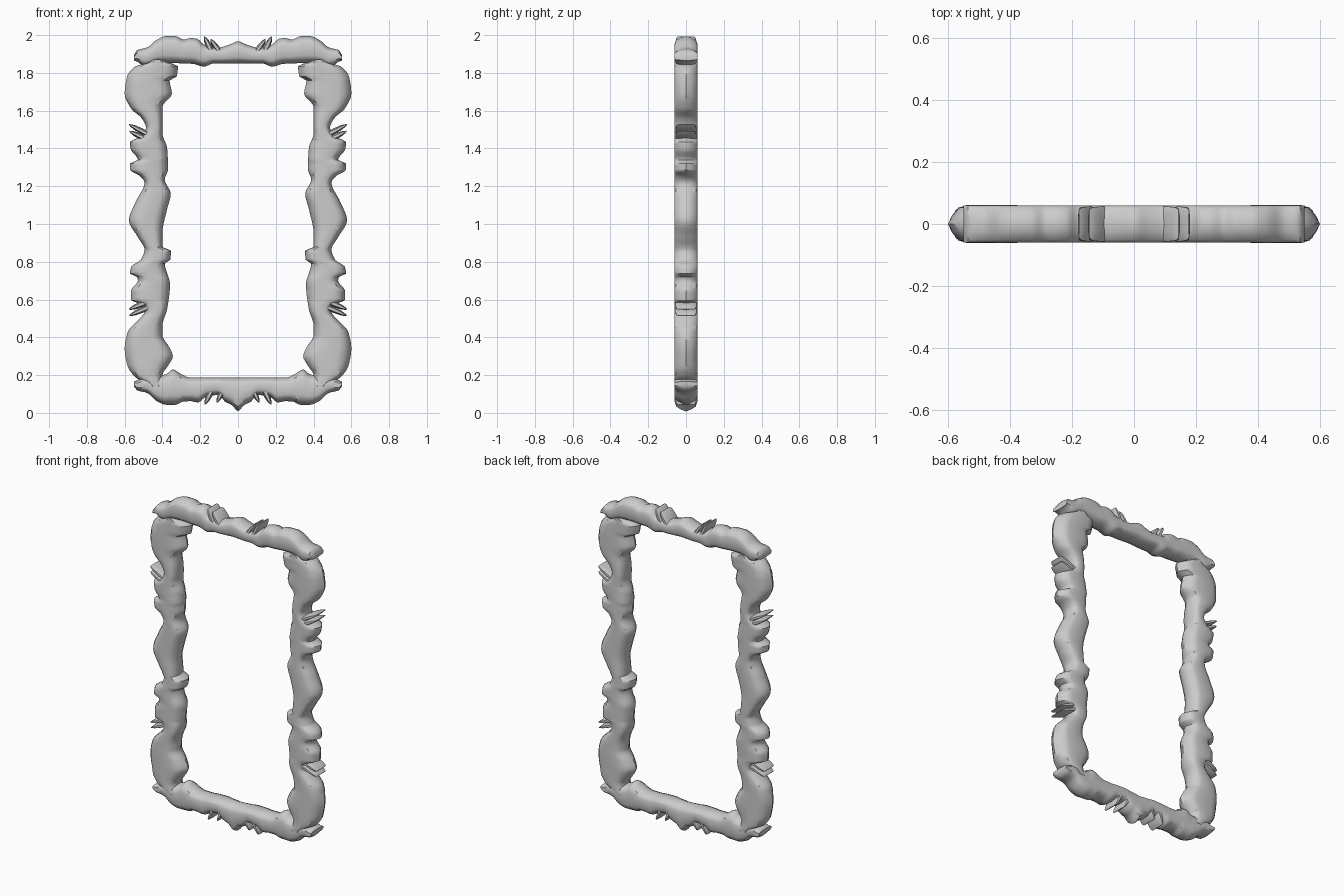
import bpy, bmesh
from mathutils import Vector

DEPTH = 0.062
# half cross-section: (fraction across the bar, fraction of depth)
HALF = [(0, 0), (0.05, 0.42), (0.14, 0.85), (0.28, 1), (0.5, 1.0), (0.72, 1), (0.86, 0.85), (0.95, 0.42), (1, 0)]
SECTION = HALF + [(u, -d) for u, d in HALF[-2:0:-1]]


def loft(name, pairs, depths):
    """Skin rounded sections spanning each (inner, outer) pair of x,z points."""
    bm = bmesh.new()
    rings = []
    for (a, b), dep in zip(pairs, depths):
        ring = []
        for u, d in SECTION:
            p = Vector(a).lerp(Vector(b), u)
            ring.append(bm.verts.new((p.x, d * dep, p.y)))
        rings.append(ring)
    n = len(SECTION)
    for r, s in zip(rings, rings[1:]):
        for i in range(n):
            bm.faces.new((r[i], r[(i + 1) % n], s[(i + 1) % n], s[i]))
    bm.faces.new(rings[0])
    bm.faces.new(rings[-1][::-1])
    bmesh.ops.recalc_face_normals(bm, faces=bm.faces)
    me = bpy.data.meshes.new(name)
    bm.to_mesh(me)
    bm.free()
    ob = bpy.data.objects.new(name, me)
    bpy.context.collection.objects.link(ob)
    bpy.ops.object.select_all(action='DESELECT')
    ob.select_set(True)
    bpy.context.view_layer.objects.active = ob
    bpy.ops.object.shade_smooth_by_angle(angle=0.7)
    return ob


def sample(pts, t):
    """Smooth, non-overshooting interpolation of (t, offset) points."""
    if t <= pts[0][0]:
        return pts[0][1]
    m = [0.0] * len(pts)
    s = [(q[1] - p[1]) / (q[0] - p[0]) for p, q in zip(pts, pts[1:])]
    for i in range(1, len(pts) - 1):
        if s[i - 1] * s[i] > 0:
            m[i] = 2 * s[i - 1] * s[i] / (s[i - 1] + s[i])
    for i, (p, q) in enumerate(zip(pts, pts[1:])):
        if t <= q[0]:
            h = q[0] - p[0]
            k = (t - p[0]) / h
            return (p[1] * (2*k**3 - 3*k*k + 1) + m[i] * h * (k**3 - 2*k*k + k)
                    + q[1] * (3*k*k - 2*k**3) + m[i + 1] * h * (k**3 - k*k))
    return pts[-1][1]


def stations(*profiles):
    base = sorted({t for p in profiles for t, _ in p})
    out = []
    for a, b in zip(base, base[1:]):
        n = max(1, round((b - a) / 0.012))
        out += [a + (b - a) * i / n for i in range(n)]
    return out + [base[-1]]


def mirrored(half):
    return [(-t, v) for t, v in half[:0:-1]] + half


# side bars: (z, x)
side_out = [(0.14, 0.47), (0.19, 0.545), (0.25, 0.585), (0.34, 0.60), (0.43, 0.583), (0.49, 0.53), (0.535, 0.495),
            (0.575, 0.51), (0.595, 0.565), (0.645, 0.567), (0.70, 0.53), (0.72, 0.535), (0.737, 0.572),
            (0.775, 0.565), (0.81, 0.515), (0.865, 0.495), (0.93, 0.53), (1.02, 0.577), (1.12, 0.54),
            (1.22, 0.495), (1.255, 0.52), (1.285, 0.57), (1.32, 0.572), (1.34, 0.53), (1.36, 0.54),
            (1.39, 0.566), (1.435, 0.573), (1.46, 0.52), (1.51, 0.487), (1.56, 0.51), (1.61, 0.565),
            (1.69, 0.60), (1.78, 0.588), (1.83, 0.55), (1.87, 0.46)]
side_in = [(0.14, 0.40), (0.20, 0.40), (0.25, 0.37), (0.30, 0.345), (0.35, 0.365), (0.41, 0.40), (0.46, 0.40),
           (0.55, 0.375), (0.68, 0.36), (0.79, 0.387), (0.812, 0.358), (0.858, 0.355), (0.878, 0.40),
           (0.95, 0.40), (1.08, 0.375), (1.16, 0.356), (1.235, 0.388), (1.29, 0.37), (1.40, 0.375),
           (1.48, 0.40), (1.62, 0.40), (1.69, 0.35), (1.76, 0.362), (1.78, 0.325), (1.835, 0.318), (1.87, 0.40)]
ts = stations(side_out, side_in)
for sx, label in ((1, "right"), (-1, "left")):
    loft(label + "_side_bar", [((sx * sample(side_in, t), t), (sx * sample(side_out, t), t)) for t in ts],
         [DEPTH] * len(ts))

# top and bottom rails: (x, z), half profiles from the centre
top_out = [(0, 1.967), (0.05, 1.948), (0.10, 1.935), (0.18, 1.95), (0.215, 1.98), (0.25, 1.985), (0.285, 1.976),
           (0.33, 1.994), (0.38, 1.995), (0.43, 1.975), (0.48, 1.935), (0.535, 1.92), (0.55, 1.895)]
top_in = [(0, 1.85), (0.13, 1.85), (0.18, 1.833), (0.24, 1.848), (0.42, 1.853), (0.49, 1.835), (0.55, 1.865)]
bot_out = [(0, 0.008), (0.03, 0.04), (0.07, 0.06), (0.10, 0.095), (0.17, 0.085), (0.21, 0.055), (0.25, 0.062),
           (0.29, 0.06), (0.33, 0.043), (0.38, 0.043), (0.43, 0.062), (0.48, 0.105), (0.535, 0.12), (0.55, 0.14)]
bot_in = [(0, 0.188), (0.26, 0.188), (0.30, 0.205), (0.345, 0.23), (0.38, 0.205), (0.44, 0.195), (0.50, 0.19),
          (0.55, 0.167)]
for label, o, i in (("top_rail", top_out, top_in), ("bottom_rail", bot_out, bot_in)):
    o, i = mirrored(o), mirrored(i)
    ts = stations(o, i)
    loft(label, [((t, sample(i, t)), (t, sample(o, t))) for t in ts], [DEPTH * 0.97] * len(ts))

# small pointed leaves: base, tip, half width
leaves = [((0.45, 1.43), (0.575, 1.492), 0.016), ((0.45, 1.46), (0.577, 1.527), 0.015),
          ((0.45, 0.60), (0.577, 0.548), 0.016), ((0.45, 0.57), (0.575, 0.515), 0.015),
          ((0.09, 1.90), (0.145, 1.978), 0.015), ((0.135, 1.90), (0.178, 1.992), 0.016),
          ((0.075, 0.13), (0.112, 0.055), 0.014), ((0.13, 0.14), (0.175, 0.045), 0.016)]
for k, (a, b, w) in enumerate(leaves):
    for sx, label in ((1, "right"), (-1, "left")):
        p, q = Vector((sx * a[0], a[1])), Vector((sx * b[0], b[1]))
        d = (q - p).normalized()
        side = Vector((-d.y, d.x))
        prof = [(0, 1, 0.9), (0.5, 1, 0.9), (0.75, 0.8, 0.88), (0.92, 0.45, 0.82), (1, 0.12, 0.7)]
        pairs = [(p.lerp(q, t) - side * w * f, p.lerp(q, t) + side * w * f) for t, f, _ in prof]
        loft(f"{label}_leaf_{k + 1}", pairs, [DEPTH * g for _, _, g in prof])
